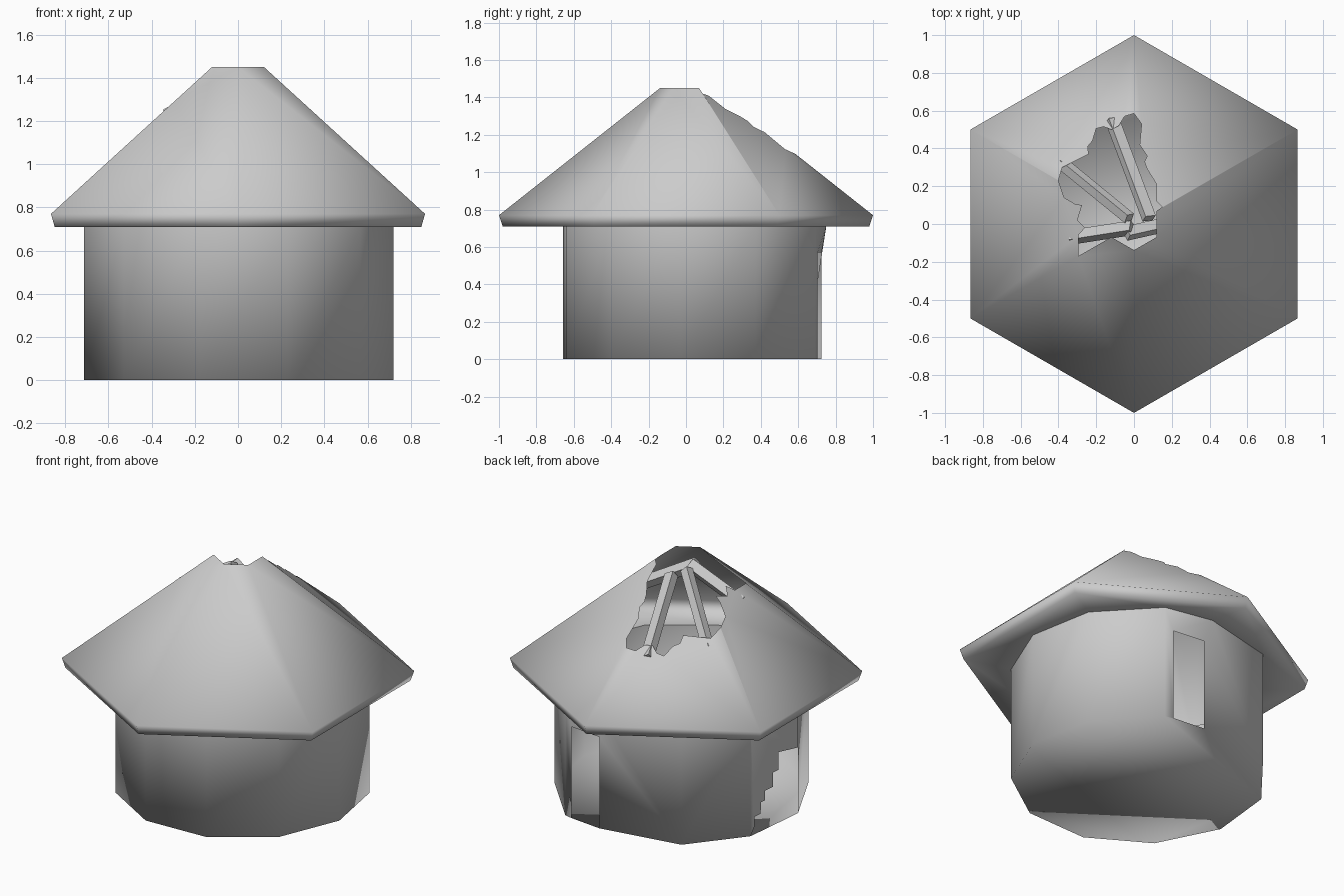
import bpy, bmesh, math
from mathutils import Vector, Matrix
from mathutils.geometry import delaunay_2d_cdt

if "Cube" in bpy.data.objects:
    bpy.data.objects.remove(bpy.data.objects["Cube"])

grey = bpy.data.materials.new("plain grey")
grey.diffuse_color = (0.6, 0.6, 0.6, 1)
grey.use_nodes = True
grey.node_tree.nodes["Principled BSDF"].inputs["Base Color"].default_value = grey.diffuse_color

EAVE, RIM, TOP, LINTEL = 0.71, 0.77, 1.45, 0.57


def finish(name, bm, smooth=True):
    bmesh.ops.remove_doubles(bm, verts=bm.verts, dist=0.0005)
    bmesh.ops.recalc_face_normals(bm, faces=bm.faces)
    me = bpy.data.meshes.new(name)
    bm.to_mesh(me)
    bm.free()
    for p in me.polygons:
        p.use_smooth = smooth
    me.materials.append(grey)
    ob = bpy.data.objects.new(name, me)
    bpy.context.collection.objects.link(ob)
    return ob


def add_face(bm, pts):
    return bm.faces.new([bm.verts.new(p) for p in pts])


def holed_sheet(bm, outer, hole, creases, height):
    """Fill between two plan outlines, lifting each point to height(x, y)."""
    pts = [Vector(p) for p in outer + hole]
    n, edges = len(outer), []
    for a, b in creases:
        edges.append((len(pts), len(pts) + 1))
        pts += [Vector(a), Vector(b)]
    loops = [list(range(n)), list(range(n, n + len(hole)))]
    vs, _, fs, _, _, src = delaunay_2d_cdt(pts, edges, loops, 0, 1e-4)
    verts = [bm.verts.new((v.x, v.y, height(v.x, v.y))) for v in vs]
    for f, s in zip(fs, src):
        if 0 in s and 1 not in s:
            bm.faces.new([verts[i] for i in f])


def hexagon(r):
    return [(r * math.cos(math.radians(30 + 60 * i)),
             r * math.sin(math.radians(30 + 60 * i))) for i in range(6)]


def roof_height(x, y):
    d = max(x * math.cos(i * math.pi / 3) + y * math.sin(i * math.pi / 3)
            for i in range(6))
    return min(TOP, TOP - (TOP - RIM) * (d - 0.12) / (0.866 - 0.12))


# Wall plan: eleven corners, numbered anticlockwise
corners = []
for i in range(11):
    a = math.radians(-71.4 + i * 360 / 11)
    corners.append((0.725 * math.cos(a), 0.045 + 0.725 * math.sin(a)))
corners[4], corners[5] = (0.35, 0.69), (0.05, 0.75)
door_r, door_l = (0.30, 0.703), (0.09, 0.725)

# Walls and floor
bm = bmesh.new()
stairs = [(0, 0), (.08, .05), (.08, .11), (.21, .11), (.22, .18), (.3, .18),
          (.3, .24), (.47, .24), (.47, .33), (.59, .33), (.59, .44), (1, .41)]
for i in range(11):
    p, q = corners[i], corners[(i + 1) % 11]
    if i == 4:      # panel with the doorway
        pts = [(*p, 0), (*door_r, 0), (*door_r, LINTEL), (*door_l, LINTEL),
               (*q, EAVE), (*p, EAVE)]
    elif i == 5:    # panel beside the doorway
        pts = [(*door_l, 0), (*q, 0), (*q, EAVE), (*p, EAVE), (*door_l, LINTEL)]
    elif i == 7:    # broken panel with stepped edge
        pts = [(p[0] + (q[0] - p[0]) * t, p[1] + (q[1] - p[1]) * t, z)
               for t, z in stairs] + [(*q, EAVE), (*p, EAVE)]
    else:
        pts = [(*p, 0), (*q, 0), (*q, EAVE), (*p, EAVE)]
    add_face(bm, pts)
plan = corners[:5] + [door_r, door_l] + corners[6:]
add_face(bm, [(*p, 0) for p in reversed(plan)])
finish("walls_and_floor", bm)

# Roof shell with ragged hole, open top, rim and soffit
bm = bmesh.new()
hole = [(0, -.1386), (.12, -.0693), (.12, .0693), (.15, .09), (.12, .12),
        (.12, .21), (.07, .29), (.055, .33), (.07, .36), (.03, .42), (.04, .53),
        (0, .585), (-.05, .57), (-.08, .52), (-.12, .5), (-.16, .515), (-.2, .505),
        (-.22, .44), (-.245, .41), (-.24, .37), (-.28, .35), (-.38, .3),
        (-.4, .23), (-.37, .14), (-.31, .105), (-.275, .1), (-.3, .02),
        (-.26, -.02), (-.295, -.06), (-.295, -.1703), (-.12, -.0693)]
outer = hexagon(1)
holed_sheet(bm, outer, hole, list(zip(hexagon(.1386), outer)), roof_height)
low = hexagon(0.98)
for i in range(6):
    j = (i + 1) % 6
    add_face(bm, [(*low[i], EAVE), (*low[j], EAVE), (*outer[j], RIM), (*outer[i], RIM)])
holed_sheet(bm, low, corners, [], lambda x, y: EAVE)
finish("roof", bm)


# Rafters showing through the hole
def rafter(name, a, b, w, h, roll):
    a, b = Vector(a), Vector(b)
    d = b - a
    side = d.cross(Vector((0, 0, 1))).normalized()
    up = side.cross(d).normalized()
    rot = Matrix((side, d.normalized(), up)).transposed().to_4x4()
    bm = bmesh.new()
    bmesh.ops.create_cube(bm, size=1, matrix=Matrix.Translation((a + b) / 2) @ rot
                          @ Matrix.Rotation(math.radians(roll), 4, 'Y')
                          @ Matrix.Diagonal((w, d.length, h, 1)))
    finish(name, bm, False)


rafter("rafter_back", (.08, .03, 1.32), (-.115, .55, 1.05), .06, .05, 30)
rafter("rafter_back_left", (-.025, .03, 1.38), (-.38, .32, 1.09), .05, .05, -35)
rafter("rafter_left", (-.01, -.02, 1.39), (-.33, -.07, 1.22), .06, .05, 35)
rafter("rafter_right", (-.04, -.05, 1.39), (.27, .02, 1.22), .06, .05, -30)
